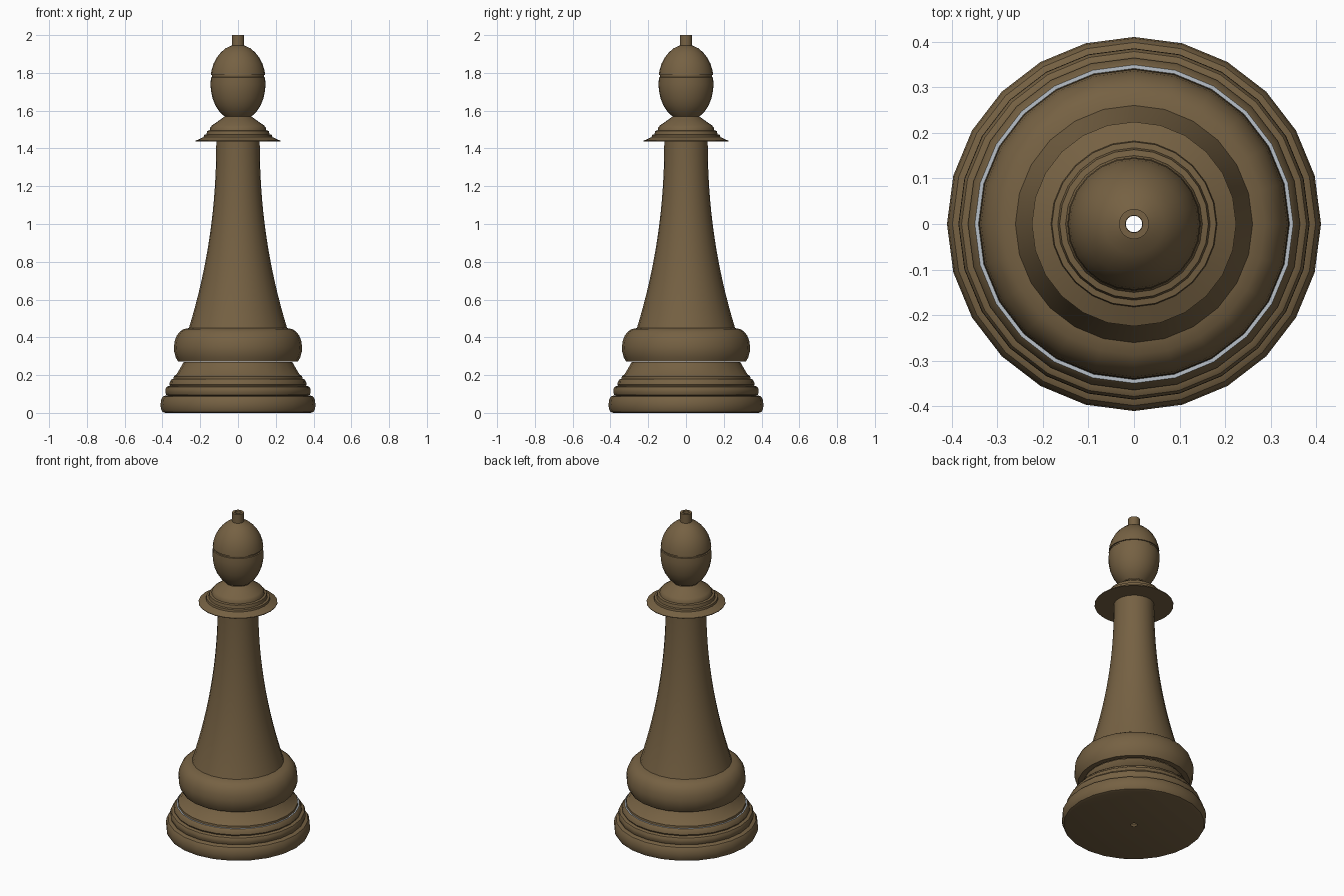
import bpy, bmesh, math

SIDES = 24


def material(name, rgb):
    m = bpy.data.materials.new(name)
    m.diffuse_color = (*rgb, 1)
    return m


BROWN = material("walnut brown", (0.18, 0.12, 0.056))
GREY = material("pale grey", (0.48, 0.53, 0.58))


def lathe(name, profile, mat=BROWN):
    """Spin a list of (radius, height) points, bottom to top, around z."""
    bm = bmesh.new()
    rings = []
    for r, z in profile:
        rings.append([bm.verts.new((r * math.cos(a), r * math.sin(a), z))
                      for a in (2 * math.pi * i / SIDES for i in range(SIDES))])
    for low, high in zip(rings, rings[1:]):
        for i in range(SIDES):
            j = (i + 1) % SIDES
            bm.faces.new((low[i], low[j], high[j], high[i]))
    me = bpy.data.meshes.new(name)
    bm.to_mesh(me)
    bm.free()
    me.materials.append(mat)
    ob = bpy.data.objects.new(name, me)
    bpy.context.collection.objects.link(ob)
    bpy.ops.object.select_all(action='DESELECT')
    ob.select_set(True)
    bpy.context.view_layer.objects.active = ob
    bpy.ops.object.shade_smooth_by_angle(angle=math.radians(35))
    return ob


# Foot disc with rounded rim and small hole underneath
lathe("foot_disc", [(0.018, 0), (0.385, 0), (0.4, 0.005), (0.408, 0.02), (0.41, 0.045),
                    (0.407, 0.07), (0.398, 0.086), (0.385, 0.092), (0.37, 0.092)])
# Second rounded ring
lathe("foot_ring", [(0.37, 0.092), (0.38, 0.096), (0.385, 0.11), (0.384, 0.125),
                    (0.378, 0.137), (0.368, 0.142), (0.36, 0.142)])
# Stepped mouldings and the sloped neck under the bulge
lathe("lower_step", [(0.36, 0.142), (0.364, 0.15), (0.36, 0.165), (0.351, 0.178), (0.349, 0.18)])
lathe("inlay_ring", [(0.349, 0.18), (0.341, 0.18)], GREY)
lathe("upper_step", [(0.341, 0.18), (0.34, 0.193), (0.333, 0.2), (0.325, 0.204), (0.287, 0.27)])
# Wide rounded bulge
lathe("base_bulge", [(0.287, 0.272), (0.318, 0.272), (0.33, 0.295), (0.338, 0.325),
                     (0.339, 0.35), (0.335, 0.38), (0.325, 0.408), (0.308, 0.43),
                     (0.287, 0.444), (0.26, 0.449)])
# Tapering concave stem
STEPS = 16
lathe("stem", [(0.115 + 0.145 * (1 - i / STEPS) ** 2.1, 0.449 + 0.988 * i / STEPS)
               for i in range(STEPS + 1)])
# Stepped collar
lathe("collar", [(0.115, 1.437), (0.224, 1.437), (0.224, 1.441), (0.182, 1.46), (0.18, 1.472),
                 (0.167, 1.474), (0.163, 1.493), (0.15, 1.496), (0.147, 1.51),
                 (0.138, 1.522), (0.1, 1.548), (0.072, 1.568)])
# Head, lower half, up to the groove
lathe("head_lower", [(0.072, 1.57), (0.098, 1.594), (0.12, 1.628), (0.135, 1.665),
                     (0.143, 1.705), (0.146, 1.74), (0.143, 1.776), (0.137, 1.778)])
# Narrow groove
lathe("head_groove", [(0.137, 1.778), (0.137, 1.788)])
# Head, upper dome
lathe("head_dome", [(0.137, 1.788), (0.144, 1.788), (0.14, 1.815), (0.129, 1.85),
                    (0.113, 1.88), (0.092, 1.907), (0.066, 1.93), (0.033, 1.945)])
# Hollow pin on top
lathe("top_pin", [(0.033, 1.943), (0.033, 2.0), (0.019, 2.0), (0.019, 1.945)])
